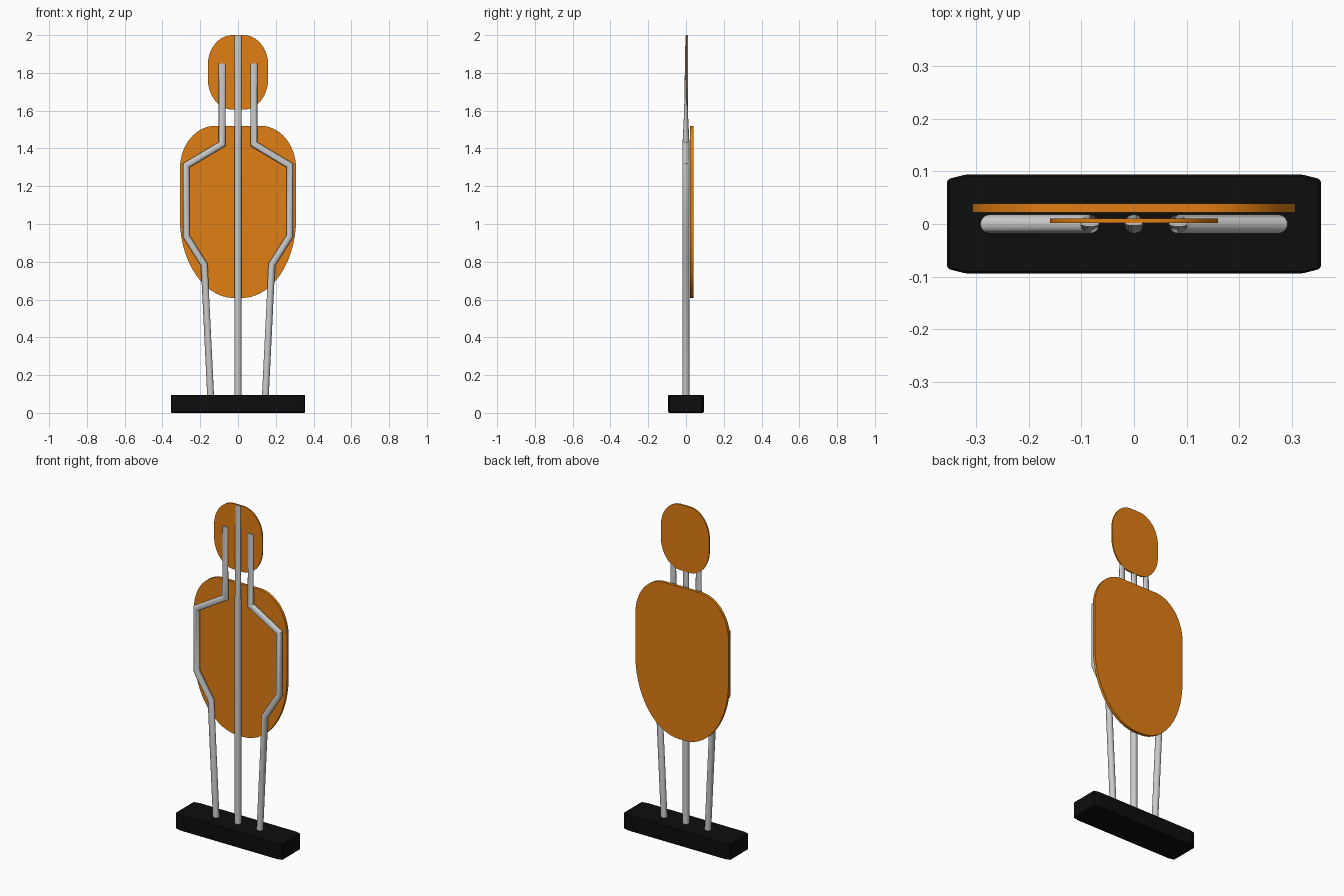
import bpy, bmesh, math
from mathutils import Vector

if "Cube" in bpy.data.objects:
    bpy.data.objects.remove(bpy.data.objects["Cube"])


def material(name, color):
    m = bpy.data.materials.new(name)
    m.diffuse_color = color
    m.use_nodes = True
    m.node_tree.nodes["Principled BSDF"].inputs["Base Color"].default_value = m.diffuse_color
    return m


orange = material("orange", (0.75, 0.21, 0.006, 1))
black = material("black", (0.004, 0.004, 0.004, 1))


def finish(name, bm, mat=None, smooth=True):
    bmesh.ops.recalc_face_normals(bm, faces=bm.faces)
    me = bpy.data.meshes.new(name)
    bm.to_mesh(me)
    bm.free()
    ob = bpy.data.objects.new(name, me)
    bpy.context.collection.objects.link(ob)
    if mat:
        me.materials.append(mat)
    if smooth:
        bpy.ops.object.select_all(action='DESELECT')
        bpy.context.view_layer.objects.active = ob
        ob.select_set(True)
        bpy.ops.object.shade_smooth_by_angle(angle=math.radians(35))
    return ob


def prism(outline, direction):
    bm = bmesh.new()
    face = bm.faces.new([bm.verts.new(p) for p in outline])
    ext = bmesh.ops.extrude_face_region(bm, geom=[face])
    verts = [v for v in ext["geom"] if isinstance(v, bmesh.types.BMVert)]
    bmesh.ops.translate(bm, verts=verts, vec=direction)
    return bm


def plate(name, y0, y1, half_w, top, bottom, n=14):
    """Rounded plate; top/bottom = (z, flat half width, z where side starts)."""
    right = []
    for (z, flat, side), (a0, a1) in ((bottom, (-90, 0)), (top, (0, 90))):
        for i in range(n + 1):
            a = math.radians(a0 + (a1 - a0) * i / n)
            right.append((flat + (half_w - flat) * math.cos(a),
                          side + abs(z - side) * math.sin(a)))
    pts = right + [(-x, z) for x, z in reversed(right)]
    bm = prism([(x, y0, z) for x, z in pts], (0, y1 - y0, 0))
    bmesh.ops.remove_doubles(bm, verts=bm.verts, dist=1e-4)
    return finish(name, bm, orange)


def tube(name, path, r=0.018, sides=20):
    """Mitred tube through (x, z, half depth) points in the XZ plane."""
    bm = bmesh.new()
    pts = [Vector((p[0], p[1])) for p in path]
    rings = []
    for i, p in enumerate(pts):
        d0 = (p - pts[i - 1]).normalized() if i else (pts[1] - p).normalized()
        d1 = (pts[i + 1] - p).normalized() if i < len(pts) - 1 else d0
        t = (d0 + d1).normalized()
        m = Vector((t.y, -t.x)) * (r / t.dot(d0))
        ring = []
        for k in range(sides):
            a = 2 * math.pi * k / sides
            q = p + m * math.cos(a)
            ring.append(bm.verts.new((q.x, path[i][2] * math.sin(a), q.y)))
        rings.append(ring)
    for a, b in zip(rings, rings[1:]):
        for k in range(sides):
            j = (k + 1) % sides
            bm.faces.new((a[k], a[j], b[j], b[k]))
    bm.faces.new(rings[0])
    bm.faces.new(rings[-1])
    return finish(name, bm)


# Base block with clipped corners
corners = [(0.32, 0.094), (0.355, 0.085), (0.355, -0.085), (0.32, -0.094)]
corners += [(-x, y) for x, y in reversed(corners)]
bm = prism([(x, y, 0) for x, y in corners], (0, 0, 0.096))
bmesh.ops.bevel(bm, geom=bm.edges[:], offset=0.004, segments=1, affect='EDGES')
finish("base", bm, black, smooth=False)

# Torso and head plates
plate("torso_plate", 0.022, 0.039, 0.308, (1.52, 0.12, 1.29), (0.608, 0.02, 1.03))
plate("head_plate", 0.002, 0.010, 0.16, (2.0, 0.03, 1.84), (1.606, 0.03, 1.77))

# Centre pole, flattened towards the head
tube("centre_pole", [(0, 0.05, 0.018), (0, 1.43, 0.018), (0, 1.6, 0.0098), (0, 1.998, 0.003)])

# Bent side poles, mirrored left and right
side = [(0.143, 0.05, 0.018), (0.179, 0.785, 0.018), (0.274, 0.935, 0.018),
        (0.274, 1.31, 0.018), (0.084, 1.423, 0.018), (0.084, 1.6, 0.0098), (0.084, 1.85, 0.005)]
for label, s in (("left", -1), ("right", 1)):
    tube(label + "_pole", [(s * x, z, d) for x, z, d in side])
